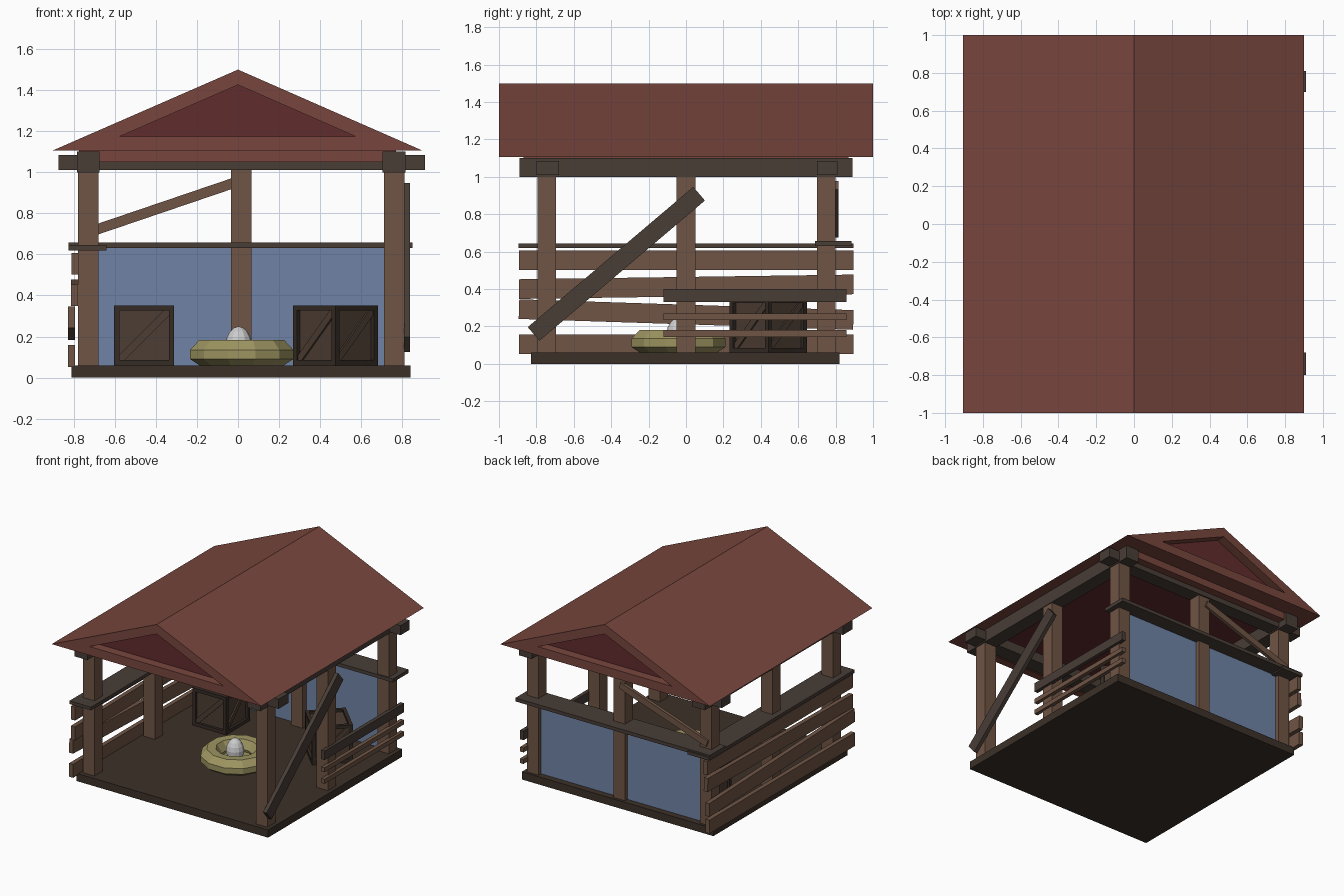
import bpy, bmesh, math
from mathutils import Vector, Matrix

if "Cube" in bpy.data.objects:
    bpy.data.objects.remove(bpy.data.objects["Cube"])

def mat(name, r, g, b):
    m = bpy.data.materials.new(name)
    m.diffuse_color = (r, g, b, 1)
    m.use_nodes = True
    m.node_tree.nodes["Principled BSDF"].inputs["Base Color"].default_value = m.diffuse_color
    return m

WOOD = mat("wood", .16, .09, .06)
DARK = mat("dark_wood", .065, .047, .037)
FLOOR = mat("floor_wood", .045, .03, .022)
CRATE = mat("crate_wood", .075, .048, .033)
FRAME = mat("crate_frame", .035, .024, .018)
ROOF = mat("roof_red", .19, .062, .048)
MAROON = mat("maroon", .12, .025, .027)
BLUE = mat("blue_panel", .16, .23, .38)
STRAW = mat("straw", .34, .30, .12)
EGG = mat("egg_shell", .72, .72, .72)

def finish(name, bm, *mats):
    me = bpy.data.meshes.new(name)
    bm.to_mesh(me)
    bm.free()
    ob = bpy.data.objects.new(name, me)
    for m in mats:
        me.materials.append(m)
    bpy.context.collection.objects.link(ob)
    return ob

def box(name, x, y, z, m):
    """Box from (min, max) ranges."""
    bm = bmesh.new()
    c = [sum(r) / 2 for r in (x, y, z)]
    s = [r[1] - r[0] for r in (x, y, z)]
    bmesh.ops.create_cube(bm, size=1, matrix=Matrix.Translation(c) @ Matrix.Diagonal((*s, 1)))
    return finish(name, bm, m)

def plank(name, a, b, depth, width, axis, m):
    """Sloping plank from a to b; depth is measured along axis."""
    a, b, n = Vector(a), Vector(b), Vector(axis)
    d = (b - a).normalized()
    rot = Matrix((d, n, d.cross(n))).transposed().to_4x4()
    bm = bmesh.new()
    bmesh.ops.create_cube(bm, size=1, matrix=Matrix.Translation((a + b) / 2) @ rot
                          @ Matrix.Diagonal(((b - a).length, depth, width, 1)))
    return finish(name, bm, m)

# floor and posts
box("floor", (-.81, .84), (-.83, .82), (0, .06), FLOOR)
LX, RX = (-.78, -.68), (.71, .81)
for side, x in (("left", LX), ("right", RX)):
    for place, y in (("front", -.745), ("middle", 0), ("back", .75)):
        box(f"{side}_{place}_post", x, (y - .05, y + .05), (.06, 1.02), WOOD)
    box(f"{side}_top_beam", (x[0] - .005, x[1] + .005), (-.89, .89), (1.0, 1.1), DARK)
box("back_centre_post", (-.035, .065), (.70, .80), (.06, 1.02), WOOD)
for place, y in (("front", (-.80, -.68)), ("back", (.70, .81))):
    box(f"{place}_cross_beam", (-.875, .91), y, (1.01, 1.085), DARK)

# rails and back panel
box("left_rail", (-.825, -.64), (-.895, .895), (.62, .645), DARK)
box("back_rail", (-.825, .85), (.69, .885), (.63, .657), DARK)
box("back_panel", (-.70, .73), (.75, .77), (.06, .63), BLUE)

# left side boards: x, z at front, z at back
for i, (x, z0, z1) in enumerate([(-.812, .105, .105), (-.812, .293, .235),
                                 (-.797, .40, .425), (-.795, .555, .555)]):
    plank(f"left_board_{i + 1}", (x, -.893, z0), (x, .895, z1), .034, .105, (1, 0, 0), WOOD)

# right side slats and braces
for i, (z0, z1, m) in enumerate([(.145, .18, WOOD), (.235, .27, WOOD), (.33, .40, DARK)]):
    box(f"right_slat_{i + 1}", (.80, .83), (-.12, .857), (z0, z1), m)
plank("right_brace", (.823, -.815, .16), (.823, .07, .91), .03, .096, (1, 0, 0), DARK)
plank("back_brace", (-.75, .803, .70), (.0, .803, .955), .026, .05, (0, 1, 0), WOOD)

# roof: gable prism, recessed gable ends, stepped hollow underside
bm = bmesh.new()
gable = [[bm.verts.new((x, y, z)) for x, z in ((-.905, 1.105), (.9, 1.105), (0, 1.5))] for y in (-1, 1)]
ends = [bm.faces.new(g) for g in gable]
sides = [bm.faces.new((gable[0][i], gable[0][i - 2], gable[1][i - 2], gable[1][i])) for i in range(3)]
bmesh.ops.recalc_face_normals(bm, faces=bm.faces[:])
bm.normal_update()

def step(face, inset, depth):
    bmesh.ops.inset_individual(bm, faces=[face], thickness=inset, use_even_offset=True)
    bm.normal_update()
    bmesh.ops.inset_individual(bm, faces=[face], thickness=0, depth=depth)
    bm.normal_update()

for f in ends:
    step(f, .068, -.07)
    f.material_index = 1
under = sides[0]
step(under, .13, .055)
step(under, .07, -.08)
under.material_index = 1
finish("roof", bm, ROOF, MAROON)

# crates: core, edge bars and one diagonal per side
def crate(name, loc, angle):
    bm = bmesh.new()
    h, b = .146, .026
    def cube(size, at, rot=Matrix.Identity(4), idx=1):
        r = bmesh.ops.create_cube(bm, size=1, matrix=rot @ Matrix.Translation(at) @ Matrix.Diagonal((*size, 1)))
        for f in {f for v in r["verts"] for f in v.link_faces}:
            f.material_index = idx
    cube((2 * h - .04,) * 3, (0, 0, 0), idx=0)
    e = h - b / 2
    for axis in range(3):
        for s in (-e, e):
            for t in (-e, e):
                size, at = [b] * 3, [s, t]
                size[axis] = 2 * h
                at.insert(axis, 0)
                cube(size, at)
    for k in range(4):
        rot = Matrix.Rotation(k * math.pi / 2, 4, 'Z') @ Matrix.Translation((0, -h + .016, 0)) \
            @ Matrix.Rotation(-math.pi / 4, 4, 'Y')
        cube((.34, .014, .035), (0, 0, 0), rot, 0)
    ob = finish(name, bm, CRATE, FRAME)
    ob.location = (*loc, .06 + h)
    ob.rotation_euler.z = angle

crate("left_crate", (-.457, .445), 0)
crate("right_crate", (.475, .44), math.pi / 4)

# nest: low-poly ring swept from a small section, plus its bed
bm = bmesh.new()
N = 12
section = [(.205, .055), (.26, .09), (.26, .135), (.215, .182), (.15, .18), (.11, .12), (.13, .055)]
angles = [2 * math.pi * (i + .5) / N for i in range(N)]
rings = [[bm.verts.new((r * math.cos(a), r * math.sin(a), z)) for r, z in section] for a in angles]
K = len(section)
for i in range(N):
    p, q = rings[i], rings[(i + 1) % N]
    for j in range(K):
        k = (j + 1) % K
        bm.faces.new((p[j], q[j], q[k], p[k]))
bmesh.ops.recalc_face_normals(bm, faces=bm.faces[:])
bm.faces.new([bm.verts.new((.14 * math.cos(a), .14 * math.sin(a), .10)) for a in angles])
nest = finish("nest", bm, STRAW)
nest.location = (.018, -.04, 0)

# egg
bm = bmesh.new()
bmesh.ops.create_uvsphere(bm, u_segments=12, v_segments=8, radius=.065)
for v in bm.verts:
    t = v.co.z / .065
    v.co.x *= 1 - .12 * t
    v.co.y *= 1 - .12 * t
    v.co.z *= 1.3
egg = finish("egg", bm, EGG)
egg.location = (.003, -.04, .165)
